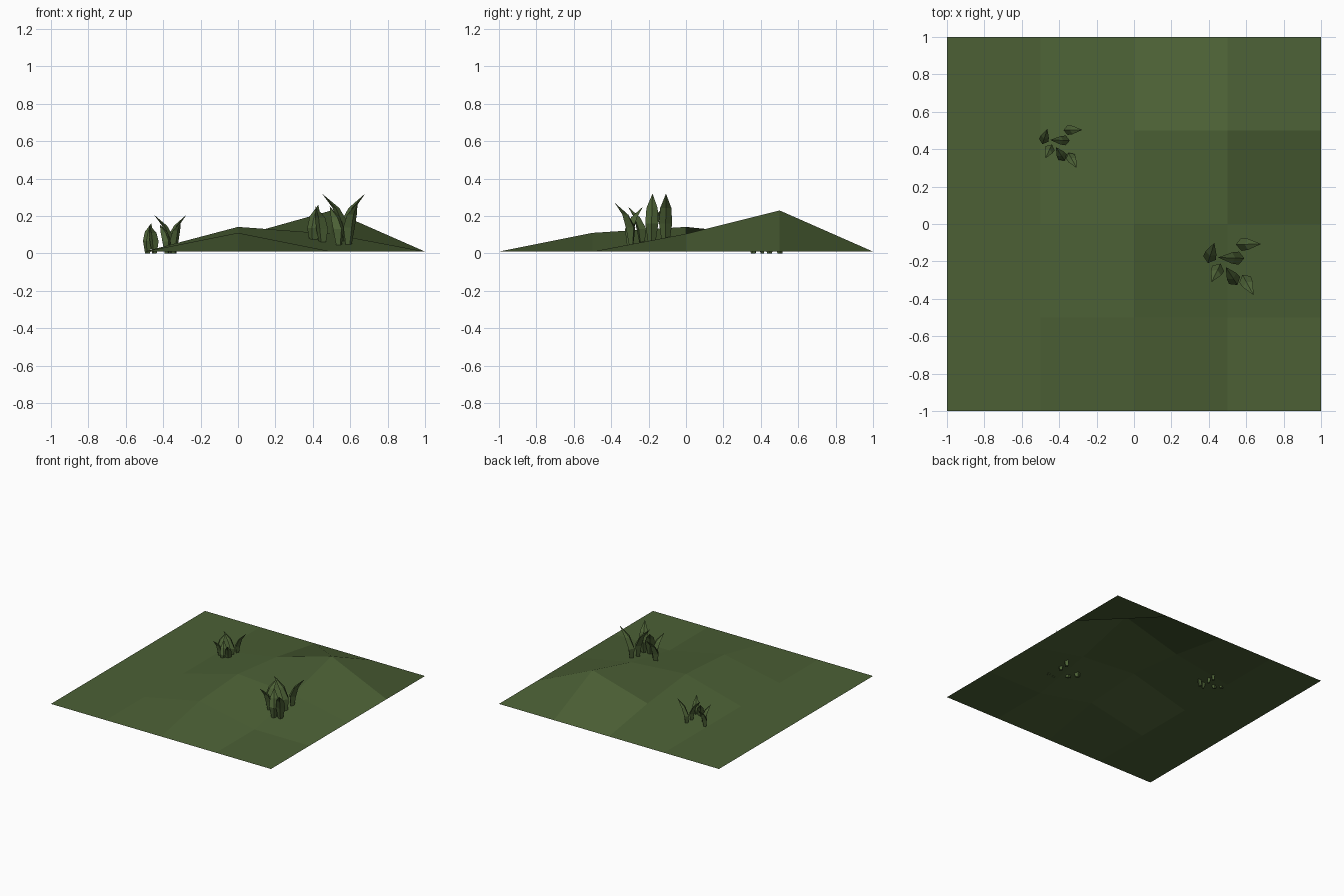
import bpy, math
from mathutils import Vector

if "Cube" in bpy.data.objects:
    bpy.data.objects.remove(bpy.data.objects["Cube"])


def material(name, col):
    m = bpy.data.materials.new(name)
    m.diffuse_color = (*col, 1)
    m.use_nodes = True
    m.node_tree.nodes["Principled BSDF"].inputs["Base Color"].default_value = m.diffuse_color
    return m


def add_mesh(name, verts, faces, mat):
    me = bpy.data.meshes.new(name)
    me.from_pydata(verts, [], faces)
    me.update()
    me.materials.append(mat)
    ob = bpy.data.objects.new(name, me)
    bpy.context.collection.objects.link(ob)
    return ob


green = material("grass_green", (0.072, 0.118, 0.036))

# Ground: 4 x 4 cell sheet with a few raised points
bumps = {(2, 1): 0.11, (2, 2): 0.142, (3, 2): 0.105, (3, 3): 0.23, (2, 3): 0.09}
verts = [(-1 + 0.5 * i, -1 + 0.5 * j, bumps.get((i, j), 0.01))
         for j in range(5) for i in range(5)]
# Corner order starts at the right so each cell folds along its falling diagonal
faces = [(j * 5 + i + 1, j * 5 + i + 6, j * 5 + i + 5, j * 5 + i)
         for j in range(4) for i in range(4)]
add_mesh("ground", verts, faces, green)

# Blade stations: height fraction, outward reach fraction, half width, half depth
STATIONS = [(0.0, 0.0, 0.018, 0.013), (0.42, 0.04, 0.035, 0.029),
            (0.72, 0.36, 0.030, 0.018)]


def blade(base, tip, height, verts, faces):
    """Curved leaf with a diamond section, bending from base to tip."""
    b, t = Vector((*base, 0)), Vector((*tip, 0))
    out = (t - b).normalized()
    side = Vector((-out.y, out.x, 0))
    n = len(verts)
    for h, r, w, d in STATIONS:
        c = b.lerp(t, r) + Vector((0, 0, h * height))
        verts += [c + out * d, c + side * w, c - out * d, c - side * w]
    verts.append(t + Vector((0, 0, height)))
    faces.append((n + 3, n + 2, n + 1, n))
    for s in range(2):
        for k in range(4):
            a, c = n + s * 4 + k, n + s * 4 + (k + 1) % 4
            faces.append((a, c, c + 4, a + 4))
    for k in range(4):
        faces.append((n + 8 + k, n + 8 + (k + 1) % 4, n + 12))


# Base, tip and height of each blade, relative to the tuft centre
BLADES = [((-0.125, 0.040), (-0.098, 0.125), 0.215),
          ((-0.076, -0.010), (-0.112, -0.085), 0.205),
          ((0.038, 0.042), (-0.078, 0.046), 0.275),
          ((0.012, -0.080), (-0.037, -0.005), 0.205),
          ((0.042, 0.116), (0.152, 0.118), 0.275),
          ((0.064, -0.068), (0.112, -0.155), 0.225)]


def tuft(name, loc, scale):
    v, f = [], []
    for base, tip, height in BLADES:
        blade(base, tip, height, v, f)
    ob = add_mesh(name, v, f, green)
    ob.location = loc
    ob.scale = (scale,) * 3


tuft("large_grass_tuft", (0.5275, -0.225, 0.045), 1.0)
tuft("small_grass_tuft", (-0.39, 0.415, 0.0), 0.75)
